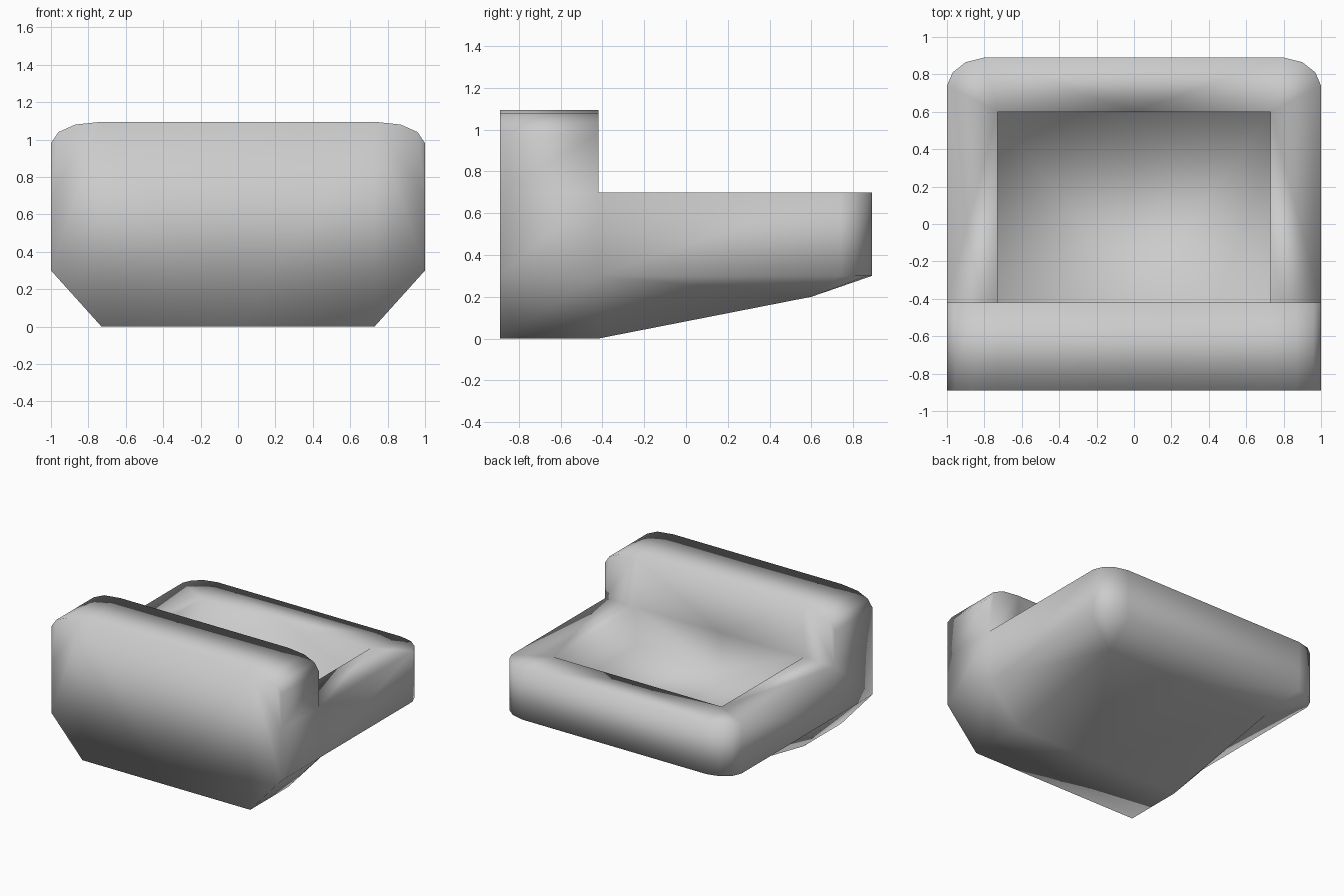
import bpy, bmesh

if "Cube" in bpy.data.objects:
    bpy.data.objects.remove(bpy.data.objects["Cube"])

TOP, RIM, FLOOR, SKIRT = 1.095, 0.70, 0.40, 0.30   # heights
FRONT, STEP, BACK, IN = -0.89, -0.42, 0.89, 0.60   # depths
W, IW = 1.0, 0.73                                  # outer / inner half width

bm = bmesh.new()


def face(*pts):
    bm.faces.new([bm.verts.new(p) for p in pts])


# Raised front block: profile of the right half, swept from FRONT to STEP
arch = [(W, RIM), (W, 0.98), (0.96, 1.04), (0.87, 1.08), (IW, TOP), (0, TOP)]
for (x1, z1), (x2, z2) in zip(arch, arch[1:]):
    face((x1, FRONT, z1), (x1, STEP, z1), (x2, STEP, z2), (x2, FRONT, z2))

# Block front face
face((0, FRONT, 0), (IW, FRONT, 0), (IW, FRONT, TOP), (0, FRONT, TOP))
face((IW, FRONT, 0), (W, FRONT, SKIRT), *[(x, FRONT, z) for x, z in arch[:5]])

# Block rear face, above the rim and the basin
face((0, STEP, RIM), (0, STEP, TOP), (IW, STEP, TOP), (IW, STEP, RIM))
face((IW, STEP, RIM), *[(x, STEP, z) for x, z in reversed(arch[:5])])

# Outer wall, rim and rounded rear corner follow the plan outline
plan = [(W, STEP), (W, 0.74), (0.97, 0.81), (0.90, 0.865), (0.80, BACK), (0, BACK)]
face((W, FRONT, SKIRT), (W, STEP, SKIRT), (W, STEP, RIM), (W, FRONT, RIM))
for (x1, y1), (x2, y2) in zip(plan, plan[1:]):
    face((x1, y1, SKIRT), (x2, y2, SKIRT), (x2, y2, RIM), (x1, y1, RIM))

for inner_z, outer_z, tip_z in ((RIM, RIM, RIM), (0, SKIRT, 0.20)):
    tip = (IW, IN, tip_z)
    side = [(W, STEP, outer_z), (W, 0.74, outer_z), tip, (IW, STEP, inner_z)]
    if inner_z == RIM:
        face(*side)
    else:                       # the sloping underside is not planar
        face(side[0], side[1], tip)
        face(side[0], tip, side[3])
    for (x1, y1), (x2, y2) in zip(plan[1:4], plan[2:5]):
        face((x1, y1, outer_z), (x2, y2, outer_z), tip)
    face((0.80, BACK, outer_z), (0, BACK, outer_z), (0, IN, tip_z), tip)

# Underside
face((IW, FRONT, 0), (W, FRONT, SKIRT), (W, STEP, SKIRT), (IW, STEP, 0))
face((0, FRONT, 0), (IW, FRONT, 0), (IW, STEP, 0), (0, STEP, 0))
face((0, STEP, 0), (IW, STEP, 0), (IW, IN, 0.20), (0, IN, 0.20))

# Sunken basin
basin = [(0, STEP), (IW, STEP), (IW, IN), (0, IN)]
for (x1, y1), (x2, y2) in zip(basin, basin[1:]):
    face((x1, y1, FLOOR), (x2, y2, FLOOR), (x2, y2, RIM), (x1, y1, RIM))
face(*[(x, y, FLOOR) for x, y in basin])

# Mirror the half, weld and smooth
copy = bmesh.ops.duplicate(bm, geom=bm.verts[:] + bm.edges[:] + bm.faces[:])
for v in copy["geom"]:
    if isinstance(v, bmesh.types.BMVert):
        v.co.x *= -1
bmesh.ops.remove_doubles(bm, verts=bm.verts[:], dist=0.0005)
bmesh.ops.recalc_face_normals(bm, faces=bm.faces[:])
for f in bm.faces:
    f.smooth = True

mesh = bpy.data.meshes.new("basin_body")
bm.to_mesh(mesh)
bm.free()
bpy.context.collection.objects.link(bpy.data.objects.new("basin_body", mesh))
